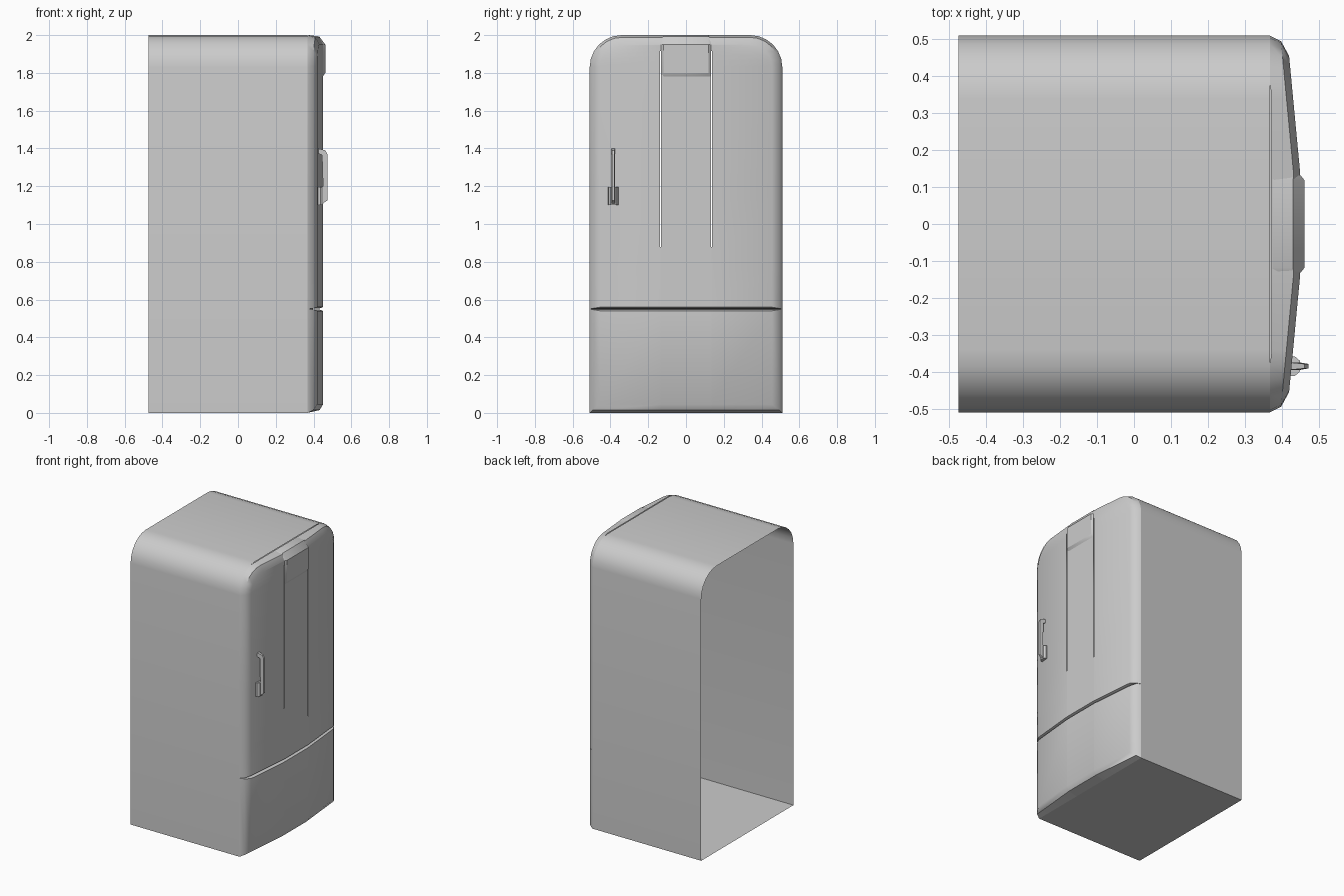
import bpy, bmesh
from math import sin, cos, radians

if "Cube" in bpy.data.objects:
    bpy.data.objects.remove(bpy.data.objects["Cube"])

W, H, R = 0.51, 2.0, 0.17      # half width, height, top corner radius
XB, XS = -0.475, 0.368         # open back, seam between body and door


def finish(name, bm, angle=40):
    bmesh.ops.remove_doubles(bm, verts=bm.verts, dist=1e-5)
    bmesh.ops.recalc_face_normals(bm, faces=bm.faces)
    me = bpy.data.meshes.new(name)
    bm.to_mesh(me)
    bm.free()
    ob = bpy.data.objects.new(name, me)
    bpy.context.collection.objects.link(ob)
    bpy.ops.object.select_all(action='DESELECT')
    ob.select_set(True)
    bpy.context.view_layer.objects.active = ob
    bpy.ops.object.shade_smooth_by_angle(angle=radians(angle))
    return ob


def quad(bm, pts):
    bm.faces.new([bm.verts.new(p) for p in pts])


def loft(bm, sections, closed=False):
    for a, b in zip(sections, sections[1:]):
        n = len(a)
        for i in range(n if closed else n - 1):
            j = (i + 1) % n
            quad(bm, (a[i], a[j], b[j], b[i]))


def front_x(y):
    # bowed front: flat centre, sides falling back
    return 0.45 - 0.03 * max(0, abs(y) - 0.138) / 0.317


ARC = range(0, 91, 15)

# Cabinet shell, open at the back
bm = bmesh.new()
half = [(W, 0)] + [(W - R + R * cos(radians(a)), H - R + R * sin(radians(a))) for a in ARC]
outline = half + [(-y, z) for y, z in reversed(half)]
loft(bm, [[(x, y, z) for y, z in outline] for x in (XB, XS)], closed=True)
finish("cabinet_shell", bm)


def front_panel(name, z0, z1, side, low, high, mids, rounded, slots):
    """Cushion-edged panel: three rings stepping inward, then a bowed face."""
    bm = bmesh.new()
    grids = []
    for k in range(3):
        d, zl, zh = side[k], z0 + low[k], z1 - high[k]
        rows = [(W - d, z) for z in [zl] + mids]
        if rounded:
            r = R - d
            rows += [(W - R + r * cos(radians(a)), zh - r + r * sin(radians(a))) for a in ARC]
        else:
            rows.append((W - d, zh))
        grid = []
        for i, (w, z) in enumerate(rows):
            g = 0.0006 if i < 2 else 0.003
            line = []
            for y in (-w, -0.135 - g, -0.135 + g, 0.135 - g, 0.135 + g, w):
                x = (XS, front_x(y) - 0.018, front_x(y))[k]
                if k == 0 and rounded and i == len(rows) - 1:
                    x += 0.005          # thin seam along the top
                line.append((x, y, z))
            grid.append(line)
        grids.append(grid)
    # Rolled edges
    loops = [g[0] + [r[-1] for r in g[1:-1]] + g[-1][::-1] + [r[0] for r in g[-2:0:-1]] for g in grids]
    loft(bm, loops, closed=True)
    # Face, leaving the narrow slots open
    g = grids[2]
    for i in range(len(g) - 1):
        for j in range(5):
            if j in (1, 3) and i in slots:
                continue
            quad(bm, (g[i][j], g[i][j + 1], g[i + 1][j + 1], g[i + 1][j]))
    return finish(name, bm)


SIDE, SEAM = (0, 0.015, 0.055), (0, 0.003, 0.010)
front_panel("upper_door", 0.55, H, SIDE, SEAM, (0, 0.012, 0.05), [0.76, 1.15], True, range(1, 6))
front_panel("lower_drawer", 0, 0.55, SIDE, (0, 0.015, 0.045), SEAM, [], False, [])

# Bottom plate
bm = bmesh.new()
quad(bm, [(XB, -W, 0), (XS, -W, 0), (XS, W, 0), (XB, W, 0)])
finish("bottom_plate", bm)

# Raised cap at the top centre of the door
bm = bmesh.new()
edge = [(0.375, 1.998), (0.43, 1.985), (0.451, 1.95), (0.451, 1.80), (0.449, 1.78)]
crown = [(0.375, 2.0), (0.43, 1.993), (0.462, 1.95), (0.462, 1.80), (0.449, 1.78)]
loft(bm, [[(x, y, z) for x, z in p] for y, p in
          ((-0.132, edge), (-0.118, crown), (0.118, crown), (0.132, edge))])
finish("door_cap", bm, 30)

# Handle grip
YH = -0.385
bm = bmesh.new()
grip = [(0.422, 1.10), (0.445, 1.105), (0.473, 1.125), (0.473, 1.37), (0.462, 1.39),
        (0.422, 1.40), (0.422, 1.375), (0.445, 1.365), (0.450, 1.20), (0.422, 1.195)]
sides = [[(x, YH + s * (0.006 if x > 0.455 else 0.010), z) for x, z in grip] for s in (-1, 1)]
loft(bm, sides, closed=True)
for s in sides:
    bm.faces.new([bm.verts.new(p) for p in s])
finish("handle_grip", bm, 20)

# Handle base, tapering outward
bm = bmesh.new()
rings = [[(x, YH + a * w, z) for a, z in ((-1, 1.10), (1, 1.10), (1, 1.195), (-1, 1.195))]
         for x, w in ((0.418, 0.027), (0.436, 0.026), (0.450, 0.014))]
loft(bm, rings, closed=True)
quad(bm, rings[-1])
finish("handle_base", bm, 20)
